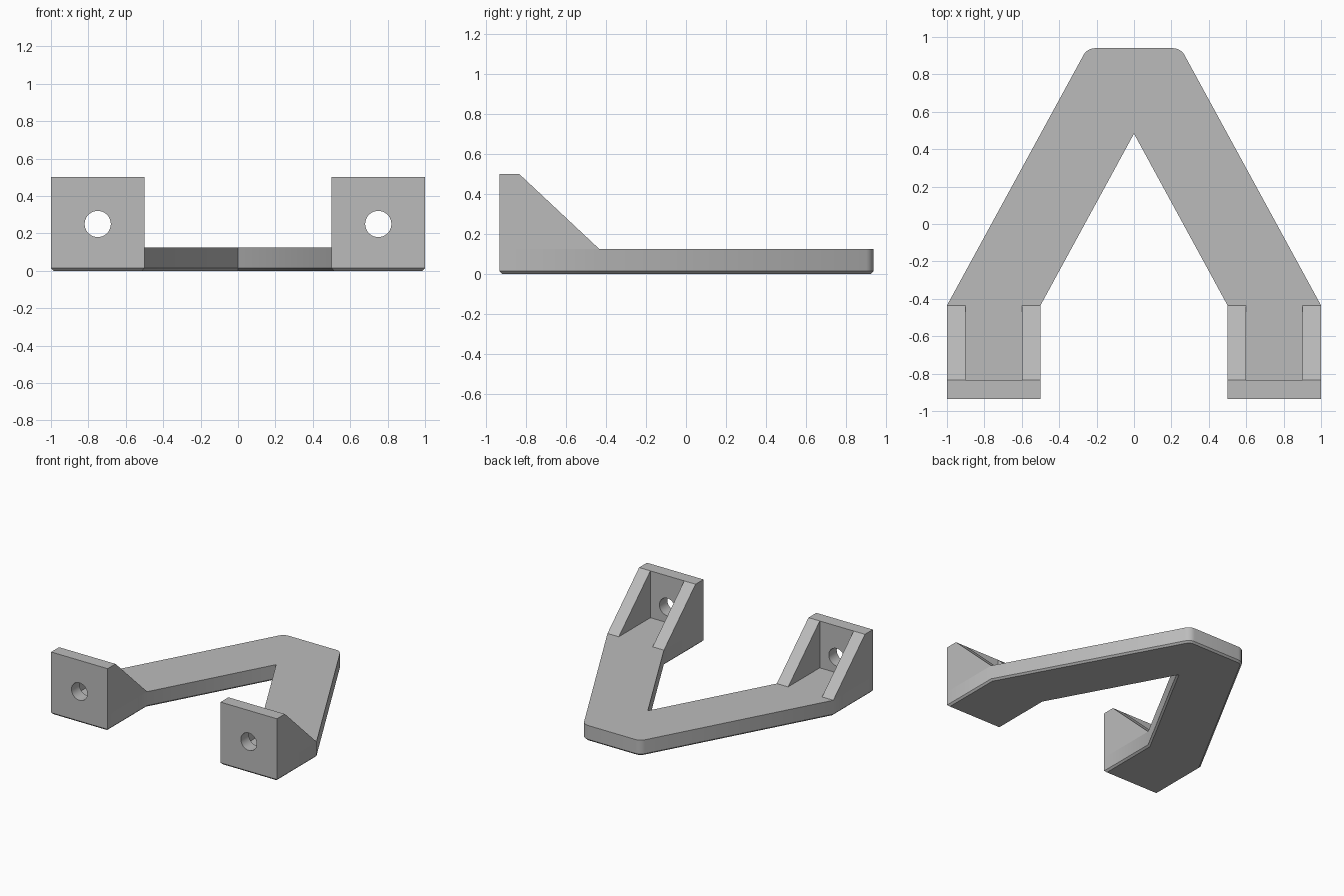
import bpy, bmesh, math
from mathutils import Vector

cube = bpy.data.objects.get("Cube")
if cube:
    bpy.data.objects.remove(cube, do_unlink=True)

GREY = (0.5, 0.5, 0.5, 1.0)
grey = bpy.data.materials.new("plain_grey")
grey.use_nodes = True
grey.diffuse_color = GREY
grey.node_tree.nodes["Principled BSDF"].inputs["Base Color"].default_value = GREY

FRONT, BACK, TOE = -0.935, 0.94, -0.435   # depth stations
THICK, HEIGHT, WALL = 0.125, 0.5, 0.1


def prism(name, points, direction, chamfer=0.0):
    """Extrude a closed outline; optionally chamfer the starting rim."""
    bm = bmesh.new()
    face = bm.faces.new([bm.verts.new(p) for p in points])
    rim = list(face.edges)
    new = bmesh.ops.extrude_face_region(bm, geom=[face], use_keep_orig=True)["geom"]
    moved = [g for g in new if isinstance(g, bmesh.types.BMVert)]
    bmesh.ops.translate(bm, verts=moved, vec=direction)
    if chamfer:
        bmesh.ops.bevel(bm, geom=rim, offset=chamfer, segments=1, affect='EDGES')
    bmesh.ops.recalc_face_normals(bm, faces=bm.faces)
    mesh = bpy.data.meshes.new(name)
    bm.to_mesh(mesh)
    bm.free()
    mesh.materials.append(grey)
    obj = bpy.data.objects.new(name, mesh)
    bpy.context.collection.objects.link(obj)
    return obj


def cut(obj, cutter):
    mod = obj.modifiers.new("cut", 'BOOLEAN')
    mod.operation, mod.solver, mod.object = 'DIFFERENCE', 'EXACT', cutter
    activate(obj)
    bpy.ops.object.modifier_apply(modifier=mod.name)
    bpy.data.objects.remove(cutter, do_unlink=True)


def activate(obj):
    bpy.ops.object.select_all(action='DESELECT')
    obj.select_set(True)
    bpy.context.view_layer.objects.active = obj


def smooth(obj):
    activate(obj)
    bpy.ops.object.shade_smooth_by_angle(angle=math.radians(30))


# Flat A-shaped base with rounded rear corners and a chamfered underside
turn = math.atan2(BACK - TOE, 0.75)
radius = 0.07
centre = Vector((0.25 - radius * math.tan(turn / 2), BACK - radius, 0))
arc = []
for i in range(7):
    a = math.pi / 2 - turn + turn * i / 6
    arc.append(centre + radius * Vector((math.cos(a), math.sin(a), 0)))
half = [Vector((0.5, TOE, 0)), Vector((0.5, FRONT, 0)),
        Vector((1, FRONT, 0)), Vector((1, TOE, 0))] + arc
mirrored = [Vector((-p.x, p.y, 0)) for p in reversed(half)]
base = prism("base_frame", [Vector((0, 0.483, 0))] + half + mirrored,
             Vector((0, 0, THICK)), chamfer=0.014)
smooth(base)

# Mounting brackets: upright plate with two triangular side walls
for side, x0 in (("left", 0.5), ("right", -1.0)):
    profile = [(FRONT, THICK), (TOE, THICK), (FRONT + WALL, HEIGHT), (FRONT, HEIGHT)]
    bracket = prism(side + "_bracket", [(x0, y, z) for y, z in profile],
                    Vector((0.5, 0, 0)))
    # Open pocket between the side walls
    xa, xb = x0 + WALL, x0 + 0.5 - WALL
    ya, yb = FRONT + WALL, 0
    pocket = prism("pocket_cutter", [(xa, ya, 0), (xb, ya, 0), (xb, yb, 0), (xa, yb, 0)],
                   Vector((0, 0, 1)))
    cut(bracket, pocket)
    # Round bolt hole
    ring = [2 * math.pi * i / 40 for i in range(40)]
    hole = prism("hole_cutter",
                 [(x0 + 0.25 + 0.07 * math.cos(a), FRONT - 0.1, 0.25 + 0.07 * math.sin(a))
                  for a in ring], Vector((0, 0.3, 0)))
    cut(bracket, hole)
    smooth(bracket)
